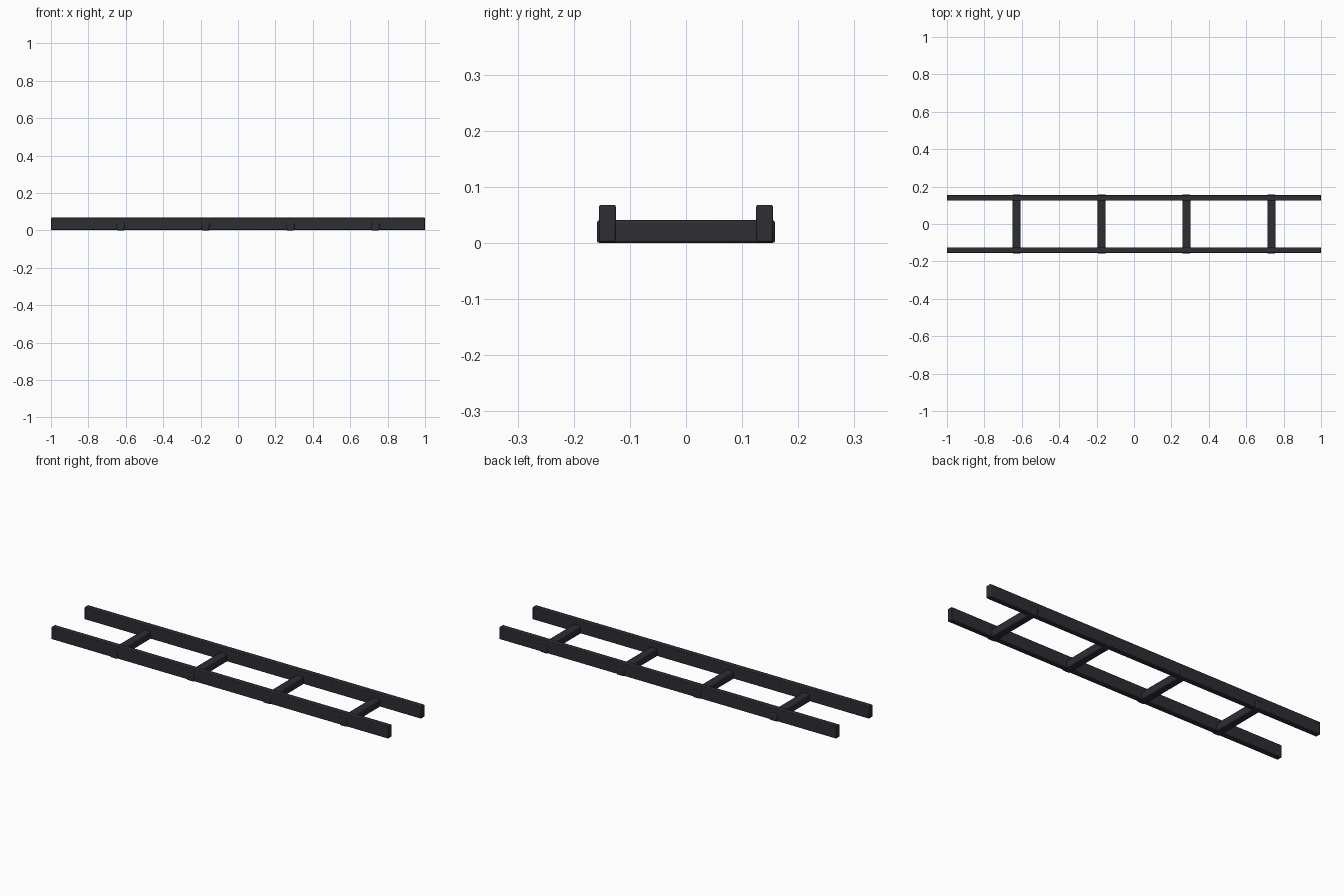
import bpy

if "Cube" in bpy.data.objects:
    bpy.data.objects.remove(bpy.data.objects["Cube"])

# single dark charcoal paint
mat = bpy.data.materials.new("dark charcoal")
mat.diffuse_color = (0.027, 0.026, 0.034, 1)
mat.use_nodes = True
mat.node_tree.nodes["Principled BSDF"].inputs["Base Color"].default_value = mat.diffuse_color


def box(name, lo, hi, bevel):
    """Bevelled box between two corners."""
    bpy.ops.mesh.primitive_cube_add(size=1, location=[(a + b) / 2 for a, b in zip(lo, hi)])
    ob = bpy.context.object
    ob.name = name
    ob.scale = [b - a for a, b in zip(lo, hi)]
    bpy.ops.object.transform_apply(location=False, rotation=False, scale=True)
    mod = ob.modifiers.new("soft edges", 'BEVEL')
    mod.width = bevel
    mod.segments = 2
    ob.data.materials.append(mat)
    bpy.ops.object.shade_smooth_by_angle()
    return ob


# two long side rails
for side, name in ((-1, "front_rail"), (1, "back_rail")):
    y = side * 0.14
    box(name, (-1, y - 0.015, 0.002), (1, y + 0.015, 0.068), 0.003)

# four square rungs whose ends poke slightly through the rails
for i in range(4):
    x = -0.628 + i * 0.4543
    box(f"rung_{i + 1}", (x - 0.021, -0.159, 0), (x + 0.021, 0.159, 0.041), 0.005)
